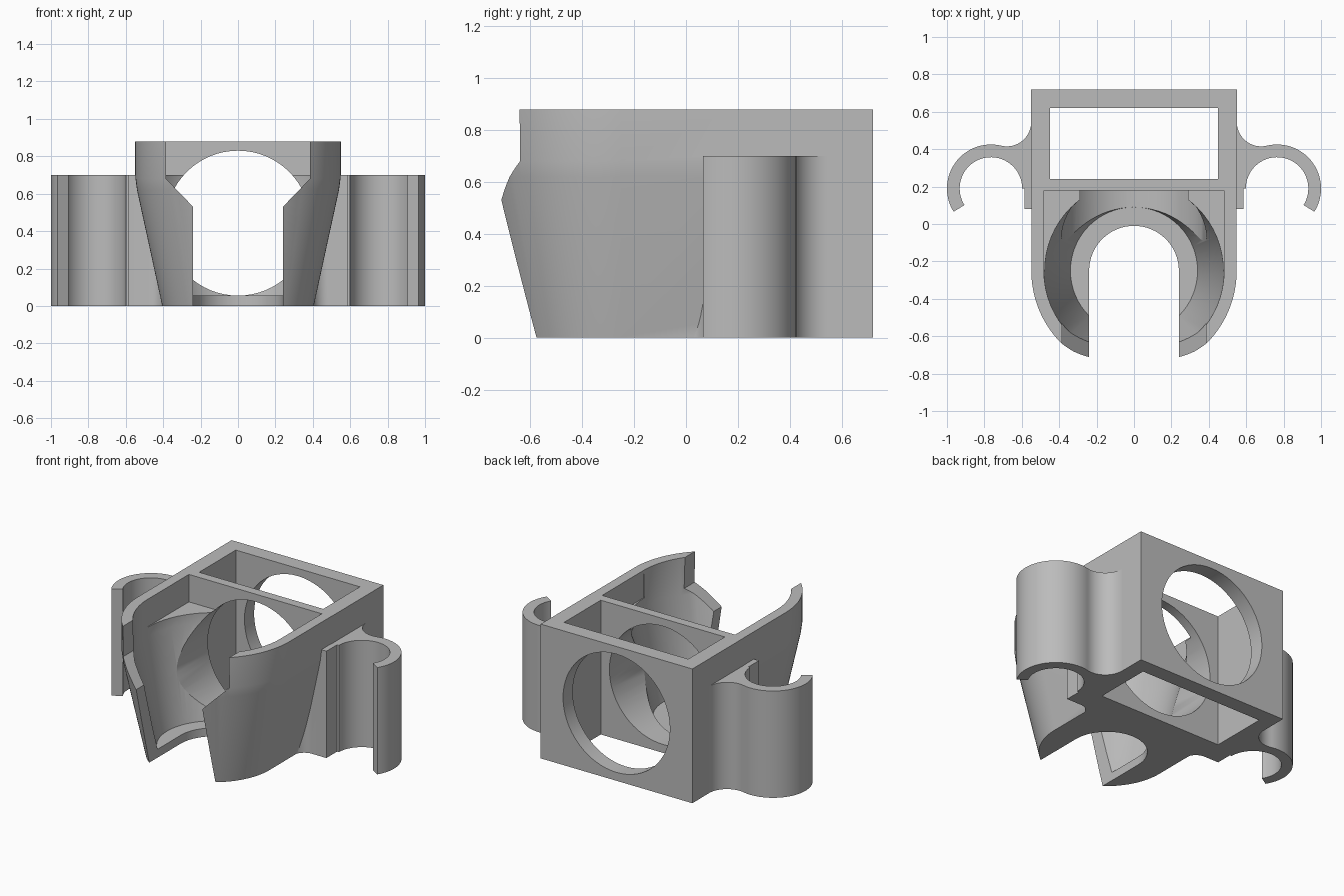
import bpy, bmesh, math
from math import sin, cos, pi

if "Cube" in bpy.data.objects:
    bpy.data.objects.remove(bpy.data.objects["Cube"], do_unlink=True)

grey = bpy.data.materials.new("light_grey")
grey.use_nodes = True
colour = (0.5, 0.5, 0.5, 1)
grey.diffuse_color = colour
grey.node_tree.nodes["Principled BSDF"].inputs["Base Color"].default_value = colour

HEIGHT = 0.88
CLIP_TOP = 0.70
CUP_Y = -0.25   # centre of the cup arc


def arc(cx, cy, r, a0, a1, n=32):
    angles = [math.radians(a0 + (a1 - a0) * i / n) for i in range(n + 1)]
    return [(cx + r * cos(a), cy + r * sin(a)) for a in angles]


def loft(name, rings):
    """Closed solid through rings of 3D points with equal counts."""
    bm = bmesh.new()
    rows = [[bm.verts.new(p) for p in ring] for ring in rings]
    n = len(rows[0])
    for low, high in zip(rows, rows[1:]):
        for i in range(n):
            j = (i + 1) % n
            bm.faces.new((low[i], low[j], high[j], high[i]))
    bm.faces.new(rows[0][::-1])
    bm.faces.new(rows[-1])
    bmesh.ops.recalc_face_normals(bm, faces=bm.faces)
    mesh = bpy.data.meshes.new(name)
    bm.to_mesh(mesh)
    bm.free()
    mesh.materials.append(grey)
    obj = bpy.data.objects.new(name, mesh)
    bpy.context.collection.objects.link(obj)
    return obj


def prism(name, outline, z0, z1):
    return loft(name, [[(x, y, z) for x, y in outline] for z in (z0, z1)])


def prism_y(name, outline, y0, y1):
    return loft(name, [[(x, y, z) for x, z in outline] for y in (y0, y1)])


def rect(x0, x1, y0, y1):
    return [(x0, y0), (x1, y0), (x1, y1), (x0, y1)]


def activate(obj):
    bpy.ops.object.select_all(action='DESELECT')
    obj.select_set(True)
    bpy.context.view_layer.objects.active = obj


def combine(target, tool, operation):
    activate(target)
    mod = target.modifiers.new("combine", 'BOOLEAN')
    mod.operation = operation
    mod.solver = 'EXACT'
    mod.object = tool
    bpy.ops.object.modifier_apply(modifier=mod.name)
    bpy.data.objects.remove(tool, do_unlink=True)


def smooth(obj):
    activate(obj)
    bpy.ops.object.shade_smooth_by_angle(angle=math.radians(25))


# Tapered cup wall: round front, straight sides running back into the frame
def cup_ring(r, z):
    pts = arc(0, CUP_Y, r, 180, 360, 64) + [(r, 0.2), (-r, 0.2)]
    return [(x, y, z) for x, y in pts]

holder = loft("holder_body", [cup_ring(0.405, 0), cup_ring(0.54, 0.62),
                              cup_ring(0.548, 0.68), cup_ring(0.549, HEIGHT)])

# Rectangular frame behind the cup
combine(holder, prism("frame", rect(-0.55, 0.55, 0.18, 0.72), 0, HEIGHT), 'UNION')

# Shoulders filling the corner between cup and frame
for s in (1, -1):
    outline = arc(0.48, 0, 0.08, 180, 90, 12) + [(0.56, 0.08), (0.56, 0.25), (0.36, 0.25), (0.36, 0)]
    combine(holder, prism("shoulder", [(s * x, y) for x, y in outline], 0, CLIP_TOP), 'UNION')


# Conical cavity, flattened against the frame wall
def cavity_ring(r, z):
    return [(x, min(y, 0.18), z) for x, y in arc(0, CUP_Y, r, 0, 354.375, 63)]

cuts = [
    loft("cavity", [cavity_ring(0.34, 0.055), cavity_ring(0.476, 0.64),
                    cavity_ring(0.485, 1)]),
    prism("cavity_top", rect(-0.482, 0.482, CUP_Y, 0.18), CLIP_TOP, 1),
    prism("frame_slot", rect(-0.45, 0.45, 0.24, 0.62), -0.1, 1),
    prism("floor_slot", arc(0, CUP_Y, 0.24, 0, 180) + [(-0.24, -1), (0.24, -1)], -0.1, 0.2),
    prism_y("front_gap", [(-0.24, -0.1), (0.24, -0.1), (0.24, 0.53), (0.385, 0.68),
                          (0.385, 1), (-0.385, 1), (-0.385, 0.68), (-0.24, 0.53)], -1, CUP_Y),
    prism_y("round_window", arc(0, 0.4425, 0.3875, 0, 354.375, 63), CUP_Y, 1),
]
for cut in cuts:
    combine(holder, cut, 'DIFFERENCE')
smooth(holder)

# Spring clips on both sides: outer arc, blend into the frame, mounting pad, inner arc
clip = (arc(0.765, 0.19, 0.235, -32, 103.5, 40)
        + arc(0.68, 0.545, 0.13, 283.5, 180, 20)
        + [(0.54, 0.545), (0.54, 0.08), (0.585, 0.08), (0.585, 0.19)]
        + arc(0.765, 0.19, 0.167, 180, -32, 48))
for side, s in (("left", 1), ("right", -1)):
    smooth(prism(side + "_clip", [(s * x, y) for x, y in clip], 0, CLIP_TOP))
